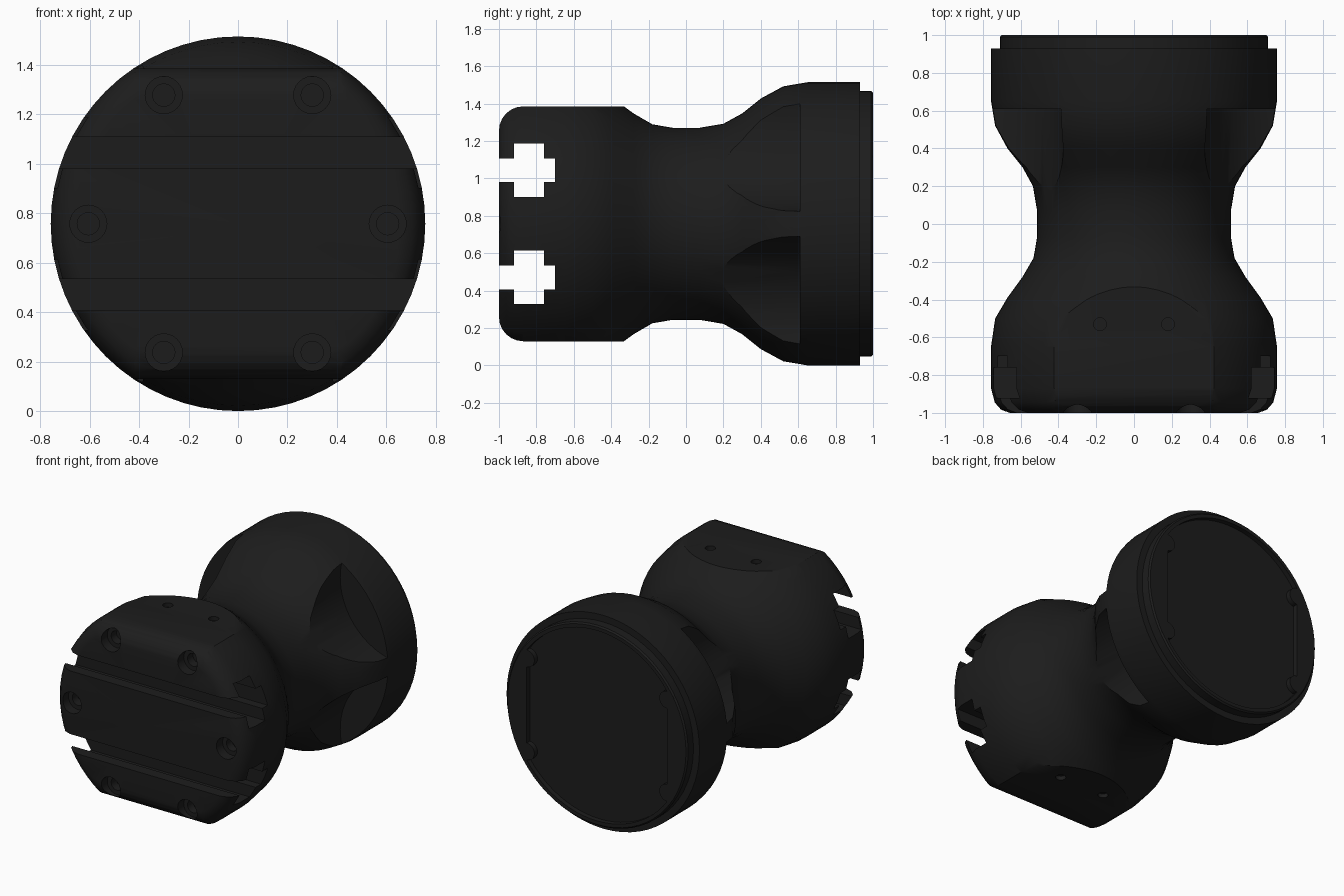
import bpy, bmesh, math
from mathutils import Matrix, Vector

cube = bpy.data.objects.get("Cube")
if cube:
    bpy.data.objects.remove(cube, do_unlink=True)

AXIS_Z = 0.757
SIGNS = (-1, 1)

black = bpy.data.materials.new("black_plastic")
black.use_nodes = True
black.diffuse_color = (0.012, 0.012, 0.012, 1)
black.node_tree.nodes["Principled BSDF"].inputs["Base Color"].default_value = (0.012, 0.012, 0.012, 1)


def add_object(name, bm):
    """Turn a bmesh built around the main axis into an object."""
    bmesh.ops.recalc_face_normals(bm, faces=bm.faces)
    mesh = bpy.data.meshes.new(name)
    bm.to_mesh(mesh)
    bm.free()
    obj = bpy.data.objects.new(name, mesh)
    obj.location.z = AXIS_Z
    mesh.materials.append(black)
    bpy.context.collection.objects.link(obj)
    return obj


def lathe(name, profile, steps=64):
    """Revolve (radius, y) points around the y axis."""
    bm = bmesh.new()
    verts = [bm.verts.new((r, y, 0)) for r, y in profile]
    edges = [bm.edges.new(pair) for pair in zip(verts, verts[1:])]
    bmesh.ops.spin(bm, geom=verts + edges, cent=(0, 0, 0), axis=(0, 1, 0),
                   angle=math.tau, steps=steps, use_merge=True)
    bmesh.ops.remove_doubles(bm, verts=bm.verts, dist=0.0005)
    return add_object(name, bm)


def prism(name, points, vector):
    """Extrude a flat outline along a vector."""
    bm = bmesh.new()
    face = bm.faces.new([bm.verts.new(p) for p in points])
    result = bmesh.ops.extrude_face_region(bm, geom=[face], use_keep_orig=True)
    moved = [v for v in result["geom"] if isinstance(v, bmesh.types.BMVert)]
    bmesh.ops.translate(bm, verts=moved, vec=vector)
    return add_object(name, bm)


def prism_x(name, yz):
    return prism(name, [(-1, y, z) for y, z in yz], (2, 0, 0))


def cylinder(name, centre, radius, depth, axis="Y", sides=24):
    bm = bmesh.new()
    turn = Matrix.Rotation(math.pi / 2, 4, "X") if axis == "Y" else Matrix.Identity(4)
    bmesh.ops.create_cone(bm, cap_ends=True, segments=sides, radius1=radius, radius2=radius,
                          depth=depth, matrix=Matrix.Translation(centre) @ turn)
    return add_object(name, bm)


def cut(target, cutter):
    cutter.hide_render = True
    mod = target.modifiers.new("cut", "BOOLEAN")
    mod.operation = "DIFFERENCE"
    mod.solver = "EXACT"
    mod.object = cutter
    bpy.context.view_layer.objects.active = target
    bpy.ops.object.modifier_apply(modifier=mod.name)
    bpy.data.objects.remove(cutter, do_unlink=True)


# Waisted body
body = lathe("body", [
    (0, -1), (0.66, -1), (0.705, -0.982), (0.737, -0.945), (0.757, -0.87), (0.757, -0.65),
    (0.735, -0.5), (0.67, -0.39), (0.59, -0.28), (0.532, -0.18), (0.513, -0.07), (0.513, 0.07),
    (0.535, 0.2), (0.59, 0.3), (0.67, 0.4), (0.735, 0.52), (0.757, 0.65), (0.757, 0.93), (0, 0.93)])

for s in SIGNS:
    # Flat top and bottom of the front head, with a rounded front edge
    arc = [(-0.87 - 0.13 * math.sin(a), 0.498 + 0.13 * math.cos(a))
           for a in (math.radians(90 - 15 * i) for i in range(7))]
    outline = [(-1.1, 0.498)] + arc + [(-0.1, 0.628), (-0.1, 0.9), (-1.1, 0.9)]
    cut(body, prism_x("flat_cutter", [(y, s * z) for y, z in outline]))

    # Stepped slot running across the front head
    half = [(-1.1, 0.063), (-0.92, 0.063), (-0.92, 0.143), (-0.76, 0.143), (-0.76, 0.063), (-0.7, 0.063)]
    cross = half + [(y, -z) for y, z in reversed(half)]
    cut(body, prism_x("slot_cutter", [(y, z + s * 0.287) for y, z in cross]))

    # Dimples in the flat top and bottom
    for x in (-0.18, 0.18):
        cut(body, cylinder("dimple_cutter", (x, -0.53, s * 0.64), 0.034, 0.08, "Z", 16))

# Counterbored screw holes in the front
holes = [(sx * 0.3, sz * 0.52) for sx in SIGNS for sz in SIGNS] + [(sx * 0.605, 0) for sx in SIGNS]
for x, z in holes:
    cut(body, cylinder("counterbore_cutter", (x, -1, z), 0.075, 0.14))
    cut(body, cylinder("screw_cutter", (x, -1, z), 0.045, 0.26))

# Four finger scoops in the rear flare
for sx in SIGNS:
    for sz in SIGNS:
        a = math.radians(32)
        centre = Vector((sx * math.cos(a), 0, sz * math.sin(a))) * 1.017 + Vector((0, 0.355, 0))
        cut(body, cylinder("scoop_cutter", centre, 0.487, 0.51, sides=64))

# Rear cap with a shallow recess, flat at the sides
cap = lathe("rear_cap", [(0, 0.9), (0.71, 0.9), (0.71, 0.99), (0.7, 1), (0, 1)])
limit = math.acos(0.55 / 0.675)
arc = [limit + (math.pi - 2 * limit) * i / 24 for i in range(25)]
recess = [(0.675 * math.cos(a), 0.965, s * 0.675 * math.sin(s * a)) for s in (1,) for a in arc]
recess += [(-x, y, -z) for x, y, z in recess]
cut(cap, prism("recess_cutter", recess, (0, 0.1, 0)))

# Corner bosses inside the recess
for sx in SIGNS:
    for sz in SIGNS:
        cylinder("cap_boss", (sx * 0.55, 0.965, sz * 0.33), 0.06, 0.07)

for obj in bpy.context.view_layer.objects:
    is_part = obj.type == "MESH" and black.name in obj.data.materials
    obj.select_set(is_part)
bpy.context.view_layer.objects.active = body
bpy.ops.object.shade_smooth_by_angle(angle=math.radians(32))
